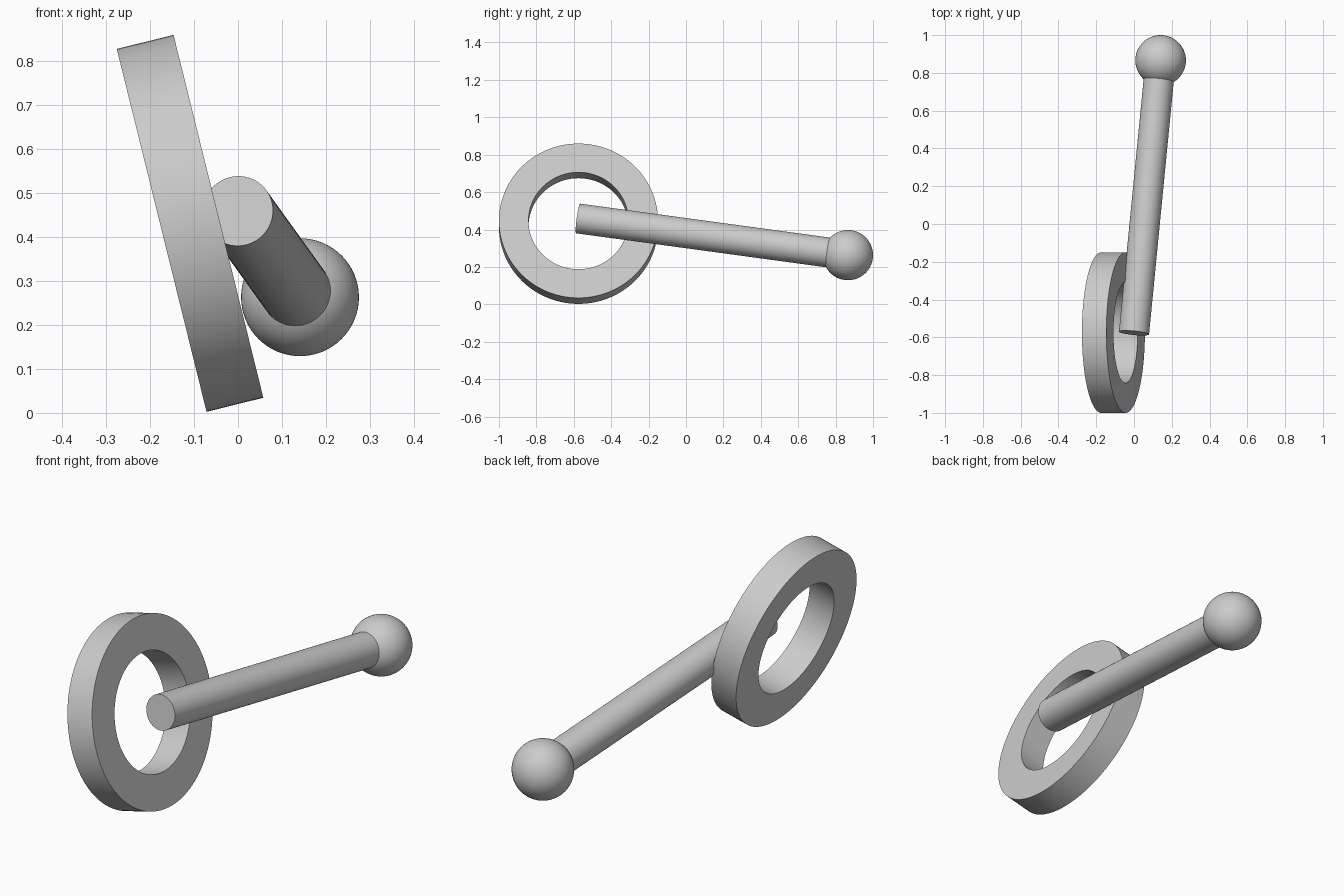
import bpy
import math
from mathutils import Vector

cube = bpy.data.objects.get("Cube")
if cube:
    bpy.data.objects.remove(cube, do_unlink=True)

# Single plain grey material
GREY = (0.6, 0.6, 0.6, 1.0)
grey = bpy.data.materials.new("plain grey")
grey.use_nodes = True
grey.diffuse_color = GREY
grey.node_tree.nodes["Principled BSDF"].inputs["Base Color"].default_value = GREY


def finish(name):
    """Name, colour and smooth the active object."""
    obj = bpy.context.object
    obj.name = name
    obj.data.materials.append(grey)
    bpy.ops.object.shade_smooth_by_angle(angle=math.radians(35))
    return obj


def cylinder_between(name, start, end, radius):
    axis = end - start
    bpy.ops.mesh.primitive_cylinder_add(
        vertices=96, radius=radius, depth=axis.length,
        location=(start + end) / 2,
        rotation=axis.to_track_quat("Z", "Y").to_euler())
    return finish(name)


def spin_ring(name, outer, inner, width, center, axis, steps=128):
    """Flat ring with a rectangular section, turned about its axis."""
    section = [(inner, -width / 2), (outer, -width / 2),
               (outer, width / 2), (inner, width / 2)]
    verts, faces = [], []
    for i in range(steps):
        a = math.tau * i / steps
        verts += [(r * math.cos(a), r * math.sin(a), h) for r, h in section]
        n = (i + 1) % steps
        for k in range(4):
            m = (k + 1) % 4
            faces.append((i * 4 + k, n * 4 + k, n * 4 + m, i * 4 + m))
    mesh = bpy.data.meshes.new(name)
    mesh.from_pydata(verts, [], faces)
    # Outward normals come from the section's winding order
    mesh.update()
    obj = bpy.data.objects.new(name, mesh)
    bpy.context.collection.objects.link(obj)
    obj.location = center
    obj.rotation_euler = axis.to_track_quat("Z", "Y").to_euler()
    bpy.ops.object.select_all(action="DESELECT")
    obj.select_set(True)
    bpy.context.view_layer.objects.active = obj
    return finish(name)


rod_start = Vector((0, -0.577, 0.459))
ball_center = Vector((0.141, 0.866, 0.263))
tilt = math.radians(13.9)

# Tilted flat ring
spin_ring("ring", 0.425, 0.267, 0.133, Vector((-0.109, -0.575, 0.431)),
          Vector((math.cos(tilt), 0, math.sin(tilt))))

# Straight rod running from the ring into the ball
cylinder_between("rod", rod_start, ball_center, 0.08)

# Ball at the rod's far end
bpy.ops.mesh.primitive_uv_sphere_add(segments=64, ring_count=32, radius=0.134,
                                     location=ball_center)
finish("ball")
